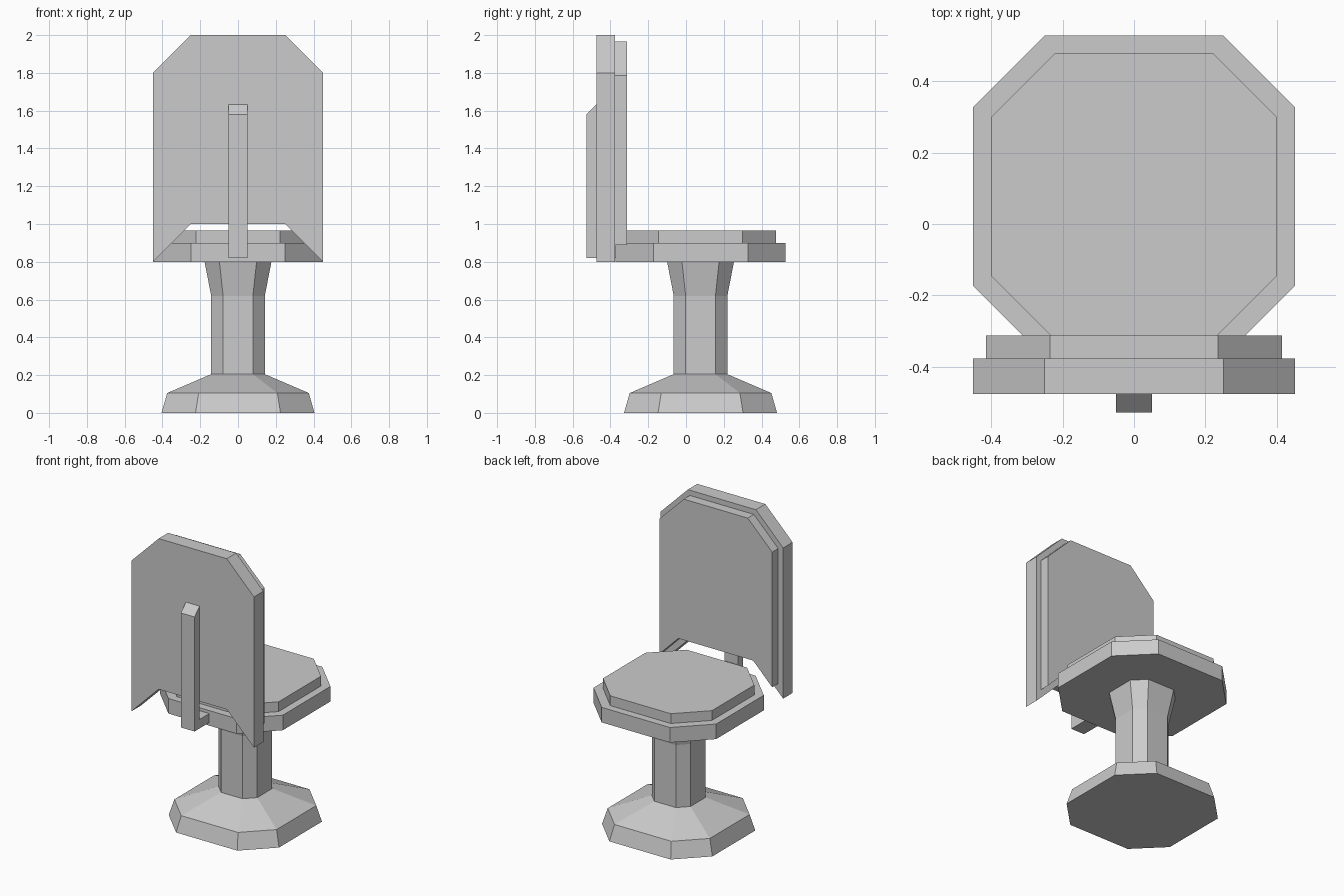
import bpy

if "Cube" in bpy.data.objects:
    bpy.data.objects.remove(bpy.data.objects["Cube"])

SEAT_Y = 0.077  # centre of seat and pedestal


def make_object(name, verts, faces):
    mesh = bpy.data.meshes.new(name)
    mesh.from_pydata(verts, [], faces)
    mesh.update()
    obj = bpy.data.objects.new(name, mesh)
    bpy.context.collection.objects.link(obj)
    return obj


def loft(name, rings):
    """Join equal-sized rings of points and cap both ends."""
    n = len(rings[0])
    faces = [(r * n + i, r * n + (i + 1) % n, (r + 1) * n + (i + 1) % n, (r + 1) * n + i)
             for r in range(len(rings) - 1) for i in range(n)]
    faces.append(tuple(reversed(range(n))))
    faces.append(tuple(range((len(rings) - 1) * n, len(rings) * n)))
    return make_object(name, [p for ring in rings for p in ring], faces)


def octagon(half, z):
    c = half * 5 / 9
    pts = [(half, -c), (half, c), (c, half), (-c, half),
           (-half, c), (-half, -c), (-c, -half), (c, -half)]
    return [(x, y + SEAT_Y, z) for x, y in pts]


def octagon_stack(name, levels):
    return loft(name, [octagon(half, z) for half, z in levels])


def back_panel(name, right_side, y_front, y_rear):
    """Extrude a mirrored x-z outline along y."""
    outline = right_side + [(-x, z) for x, z in reversed(right_side)]
    return loft(name, [[(x, y, z) for x, z in outline] for y in (y_rear, y_front)][::-1])


# Pedestal: foot, column and flared top
octagon_stack("pedestal", [(0.405, 0), (0.375, 0.105), (0.142, 0.205),
                           (0.142, 0.62), (0.177, 0.80)])

# Seat base and cushion
octagon_stack("seat_base", [(0.45, 0.80), (0.45, 0.90)])
octagon_stack("seat_cushion", [(0.40, 0.90), (0.40, 0.965)])

# Backrest shell and its padded inner panel
back_panel("backrest", [(0.25, 1.0), (0.45, 0.8), (0.45, 1.8), (0.25, 2.0)],
           -0.475, -0.376)
back_panel("backrest_pad", [(0.275, 1.03), (0.414, 0.89), (0.414, 1.787), (0.235, 1.965)],
           -0.376, -0.312)

# L-shaped support: upright with sloped top, and foot reaching the seat
profile = [(-0.527, 0.82), (-0.373, 0.82), (-0.373, 0.88),
           (-0.475, 0.88), (-0.475, 1.632), (-0.527, 1.58)]
loft("back_support", [[(x, y, z) for y, z in profile] for x in (-0.05, 0.05)])
